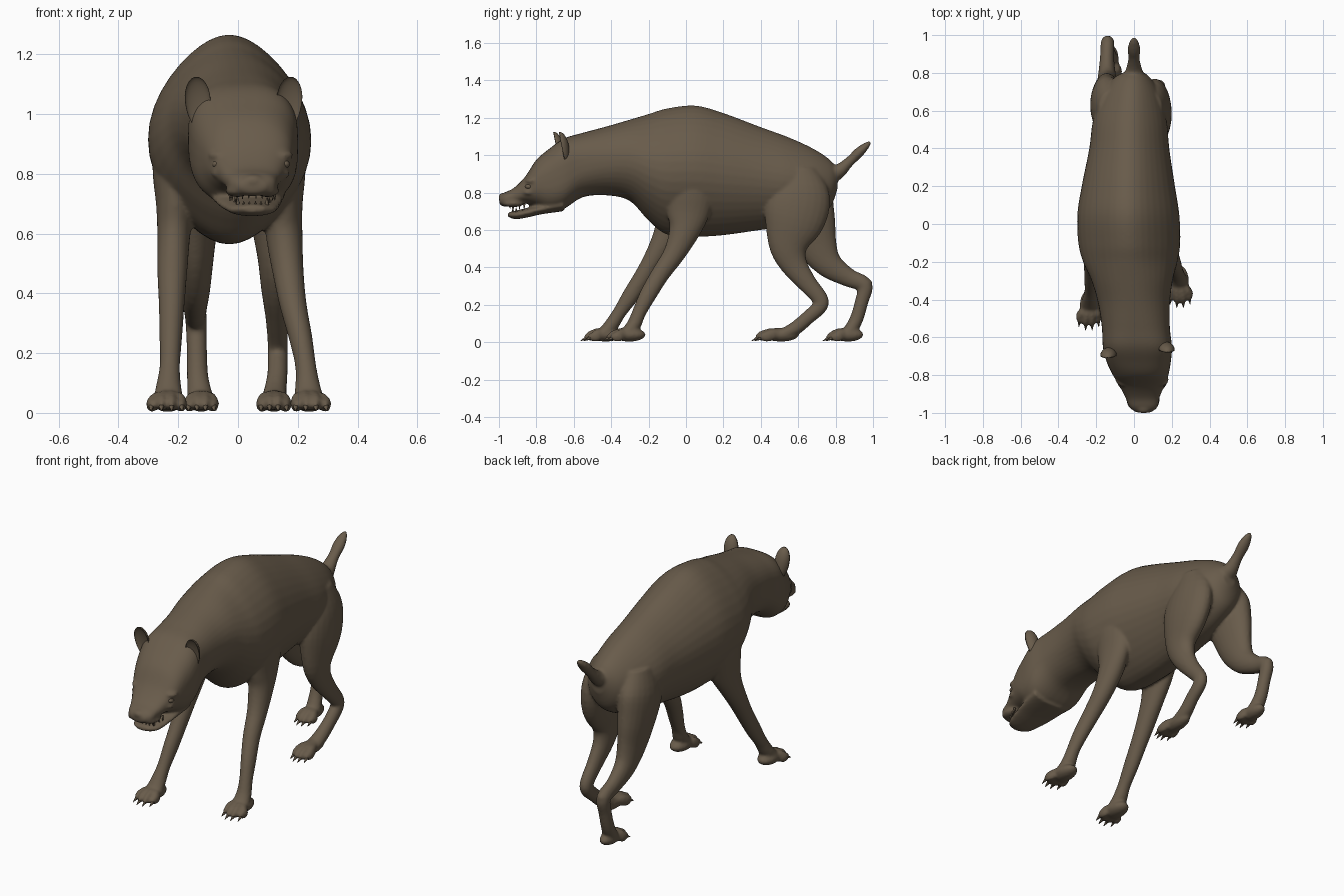
import bpy, bmesh, math
from mathutils import Vector, Matrix

hide = bpy.data.materials.new("brown hide")
hide.diffuse_color = (0.14, 0.106, 0.07, 1)


def spline(keys, sub):
    """Catmull-Rom through stations of any number of values."""
    out = []
    for i in range(len(keys) - 1):
        a, b, c, d = (keys[max(0, min(len(keys) - 1, i + k))] for k in (-1, 0, 1, 2))
        for s in range(sub):
            t = s / sub
            out.append([0.5 * (2*q + (r - p)*t + (2*p - 5*q + 4*r - s2)*t*t + (3*q - p - 3*r + s2)*t**3)
                        for p, q, r, s2 in zip(a, b, c, d)])
    return out + [list(keys[-1])]


def loft(bm, keys, sub=4, n=24, upright=False):
    """Closed tube through (x, y, z, half width, half depth, [squareness, taper])."""
    pts = spline(keys, sub)
    rings = []
    for i, p in enumerate(pts):
        t = Vector(pts[min(i + 1, len(pts) - 1)][:3]) - Vector(pts[max(i - 1, 0)][:3])
        t = Vector((0, 1, 0)) if upright else t.normalized()
        u = Vector((1, 0, 0))
        u = (u - t * u.dot(t)).normalized()
        v = u.cross(t) if upright else t.cross(u)
        e, taper = (2 / p[5], p[6]) if len(p) > 5 else (1, 0)
        ring = []
        for k in range(n):
            c, s = math.cos(math.tau * k / n), math.sin(math.tau * k / n)
            ring.append(bm.verts.new(Vector(p[:3])
                                     + u * p[3] * math.copysign(abs(c)**e, c) * (1 - taper * s * s)
                                     + v * p[4] * math.copysign(abs(s)**e, s)))
        rings.append(ring)
    for a, b in zip(rings, rings[1:]):
        for k in range(n):
            bm.faces.new((a[k], a[(k + 1) % n], b[(k + 1) % n], b[k]))
    bm.faces.new(rings[0])
    bm.faces.new(rings[-1])


def blob(bm, loc, size):
    bmesh.ops.create_uvsphere(bm, u_segments=20, v_segments=12, radius=1,
                              matrix=Matrix.Translation(loc) @ Matrix.Diagonal((*size, 1)))


def spike(bm, base, tip, r):
    d = Vector(tip) - Vector(base)
    rot = d.to_track_quat('Z', 'Y').to_matrix().to_4x4()
    bmesh.ops.create_cone(bm, cap_ends=True, segments=8, radius1=r, radius2=0.001, depth=d.length,
                          matrix=Matrix.Translation((Vector(base) + Vector(tip)) / 2) @ rot)


def finish(bm, name):
    bmesh.ops.recalc_face_normals(bm, faces=bm.faces)
    for f in bm.faces:
        f.smooth = True
    me = bpy.data.meshes.new(name)
    bm.to_mesh(me)
    bm.free()
    me.materials.append(hide)
    ob = bpy.data.objects.new(name, me)
    bpy.context.collection.objects.link(ob)
    return ob


body, claws, teeth = bmesh.new(), bmesh.new(), bmesh.new()

# torso, neck and head: y, centre x, top, bottom, half width, squareness, taper
trunk = [(.81, 0, .92, .82, .04, 2, 0), (.77, -.01, .975, .72, .10, 2, .1), (.68, -.015, 1.035, .66, .155, 2, .2),
         (.55, -.022, 1.095, .62, .195, 2, .22), (.4, -.025, 1.15, .60, .212, 2, .2),
         (.2, -.03, 1.225, .572, .247, 2, .22), (.05, -.03, 1.265, .564, .27, 2, .25),
         (-.1, -.025, 1.25, .575, .27, 2, .25), (-.2, -.02, 1.22, .65, .25, 2, .2),
         (-.3, -.01, 1.19, .755, .215, 2.1, .12), (-.42, 0, 1.155, .785, .19, 2.2, .08),
         (-.55, .01, 1.12, .776, .18, 2.5, .05), (-.65, .018, 1.09, .715, .183, 2.9, .03),
         (-.73, .025, 1.035, .70, .17, 2.8, .03), (-.8, .035, .975, .725, .147, 2.5, .03),
         (-.86, .042, .885, .742, .117, 2.4, 0), (-.92, .045, .825, .737, .09, 2.5, 0),
         (-.97, .05, .80, .725, .074, 2.4, 0), (-.998, .05, .778, .738, .04, 2, 0)]
loft(body, [(x, y, (t + b) / 2, w, (t - b) / 2, e, tp) for y, x, t, b, w, e, tp in trunk], 5, 40, True)

# lower jaw, nose, lips and brows
loft(body, [(.03, -.66, .735, .13, .035), (.037, -.78, .71, .115, .027), (.045, -.86, .69, .095, .025),
            (.048, -.915, .68, .076, .022), (.05, -.952, .684, .04, .012)])
blob(body, (.05, -.975, .776), (.038, .028, .023))
for s in (-1, 1):
    blob(body, (.043 + s * .1, -.825, .862), (.042, .035, .018))
    blob(body, (.043 + s * .095, -.84, .8), (.037, .037, .016))
    blob(body, (.048 + s * .05, -.925, .742), (.04, .06, .02))

# tail
loft(body, [(0, .70, .9, .10, .08), (0, .80, .905, .05, .045), (0, .87, .962, .031, .027),
            (0, .925, 1.015, .034, .027), (0, .965, 1.052, .024, .018), (0, .987, 1.071, .008, .007)])

# legs: x, y, z, half width, half depth
front_left = [(-.18, .0, .98, .07, .10), (-.198, -.03, .83, .088, .14), (-.21, -.06, .69, .064, .115),
              (-.215, -.095, .59, .055, .078), (-.22, -.16, .47, .05, .056), (-.222, -.225, .36, .043, .048),
              (-.225, -.295, .25, .038, .045), (-.228, -.355, .16, .034, .036), (-.232, -.40, .09, .042, .038),
              (-.233, -.44, .045, .052, .034)]
front_right = [(.12, .03, .98, .07, .10), (.138, .02, .83, .088, .14), (.152, .01, .69, .064, .115),
               (.155, -.01, .59, .061, .082), (.168, -.065, .47, .052, .058), (.185, -.14, .36, .045, .049),
               (.21, -.205, .25, .039, .045), (.226, -.25, .16, .035, .037), (.233, -.28, .09, .042, .038),
               (.237, -.32, .045, .052, .034)]
hind_right = [(.085, .60, .92, .065, .10), (.107, .605, .79, .082, .165), (.12, .58, .66, .08, .165),
              (.125, .55, .52, .06, .11), (.125, .575, .42, .048, .074), (.13, .645, .32, .038, .052),
              (.133, .715, .235, .034, .043), (.133, .715, .19, .034, .04), (.132, .65, .13, .034, .037),
              (.125, .585, .075, .038, .037), (.12, .52, .042, .044, .032)]
hind_left = [(-.115, .60, .92, .075, .11), (-.14, .62, .79, .09, .16), (-.145, .66, .65, .08, .14),
             (-.143, .70, .52, .062, .11), (-.143, .765, .415, .05, .074), (-.143, .87, .345, .038, .05),
             (-.14, .955, .305, .036, .042), (-.138, .94, .22, .034, .036), (-.135, .91, .12, .036, .036),
             (-.126, .87, .05, .044, .036)]
for leg in (front_left, front_right, hind_right, hind_left):
    loft(body, leg)
# heel points of the hocks
blob(body, (.133, .73, .21), (.026, .026, .028))
blob(body, (-.14, .972, .31), (.026, .026, .03))


# paws with four toes and claws
def paw(x, heel, tip, w, yaw=0.0):
    length = heel - tip
    blob(body, (x, heel - length * .36, .04), (w * .8, length * .38, .037))
    for k in range(4):
        o = (k - 1.5) / 1.5
        end = tip + .022 + abs(o) * .028
        drop = abs(o) * .008
        tx = x + o * w * .74 + yaw
        loft(body, [(x + o * w * .35, heel - length * .3, .058 - drop, .01, .015),
                    (x + o * w * .58, heel - length * .52, .05 - drop, .02, .03),
                    (tx, end + .035, .038 - drop, .02, .029),
                    (tx, end + .01, .027, .015, .02), (tx, end - .006, .02, .006, .008)], 3, 12)
        spike(claws, (tx, end + .02, .03), (tx + o * .004, end - .025, .007), .014)


paw(-.235, -.35, -.57, .066, -.004)
paw(.238, -.22, -.45, .066, .006)
paw(.12, .60, .345, .054)
paw(-.123, .945, .725, .054)

skin = finish(body, "body")
rm = skin.modifiers.new("fuse", 'REMESH')
rm.mode, rm.voxel_size, rm.use_smooth_shade = 'VOXEL', .008, True
sm = skin.modifiers.new("soften", 'SMOOTH')
sm.factor, sm.iterations = .5, 6
finish(claws, "claws")

# teeth along both jaws
for s in (-1, 1):
    for dx, y, r, h in ((.075, -.86, .007, .012), (.068, -.885, .007, .012), (.055, -.92, .009, .022),
                        (.033, -.935, .006, .006), (.012, -.94, .005, .005)):
        spike(teeth, (.048 + s * dx, y - .005, .742), (.048 + s * dx, y - .005, .722 - h), r)
        spike(teeth, (.048 + s * dx * .88, y + .012, .69), (.048 + s * dx * .88, y + .012, .705 + h * .7), r)
finish(teeth, "teeth")

# eyes
eyes = bmesh.new()
for s in (-1, 1):
    blob(eyes, (.043 + s * .112, -.84, .832), (.018, .02, .014))
finish(eyes, "eyes")

# cupped ears: the front half of a sphere folded inward
for name, x, y, s in (("left_ear", -.135, -.695, -1), ("right_ear", .172, -.665, 1)):
    bm = bmesh.new()
    bmesh.ops.create_uvsphere(bm, u_segments=24, v_segments=16, radius=1)
    for v in bm.verts:
        if v.co.y < 0:
            v.co.y *= -.5
        v.co.z *= 1 if v.co.z > 0 else 1.3
    bmesh.ops.transform(bm, verts=bm.verts, matrix=Matrix.Translation((x, y, 1.05))
                        @ Matrix.Rotation(s * .08, 4, 'Y') @ Matrix.Rotation(.2, 4, 'X')
                        @ Matrix.Diagonal((.043, .038, .076, 1)))
    finish(bm, name)
